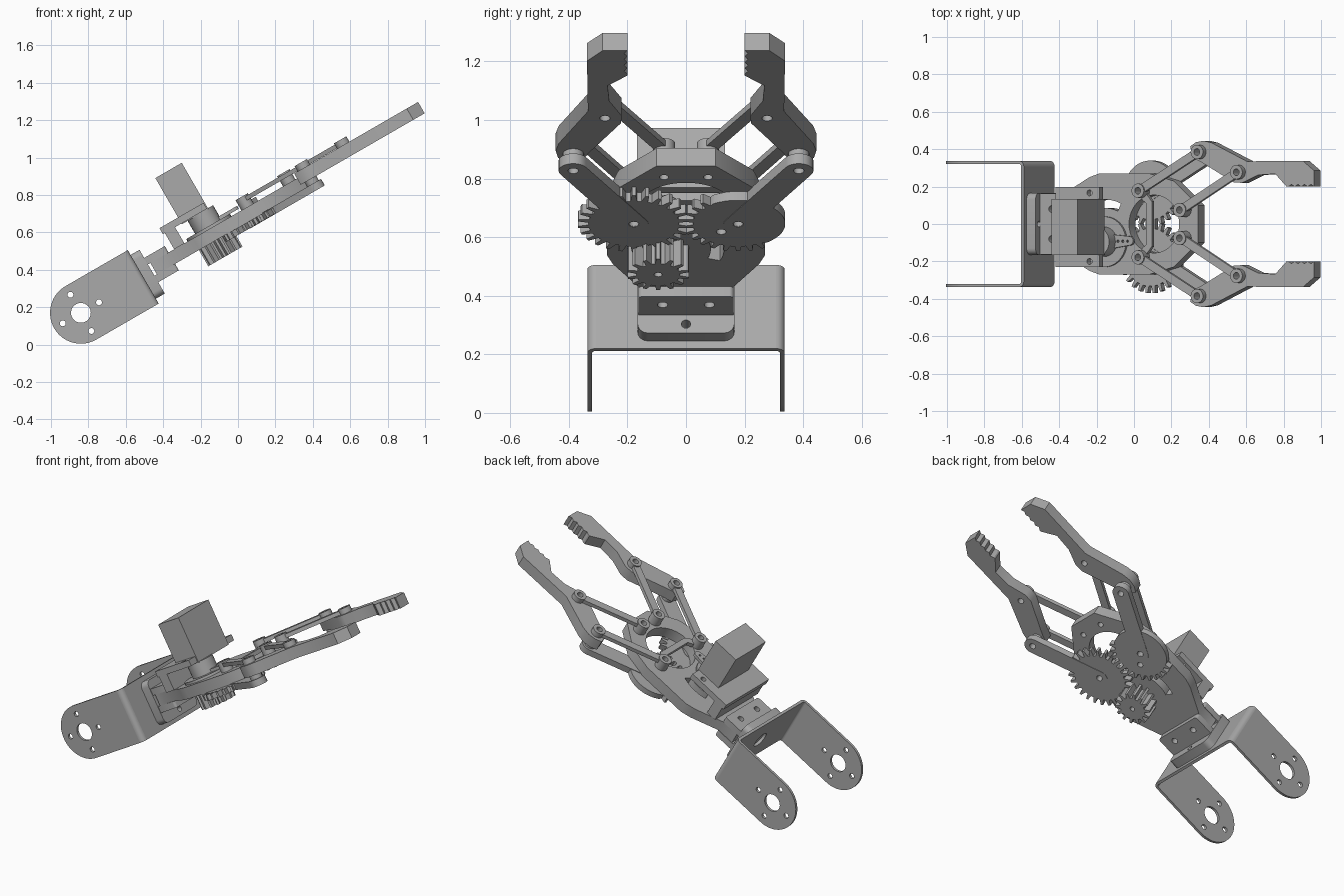
import bpy, bmesh
from math import sin, cos, pi, radians, atan2
from mathutils import Matrix

cube = bpy.data.objects.get("Cube")
if cube:
    bpy.data.objects.remove(cube)

grey = bpy.data.materials.new("satin_grey")
grey.use_nodes = True
grey.diffuse_color = (0.4, 0.4, 0.4, 1)
grey.node_tree.nodes["Principled BSDF"].inputs["Base Color"].default_value = (0.4, 0.4, 0.4, 1)

# Arm frame: x runs along the arm, z is normal to it, tilted up by 30 degrees
ARM = Matrix.Translation((-0.84, 0, 0.17)) @ Matrix.Rotation(radians(-30), 4, 'Y')
SIDE = Matrix.Rotation(pi / 2, 4, 'X')
END = Matrix.Rotation(pi / 2, 4, 'Y')
parts = []


def arc(c, r, a0, a1, n=12):
    return [(c[0] + r * cos(radians(a0 + (a1 - a0) * i / n)),
             c[1] + r * sin(radians(a0 + (a1 - a0) * i / n))) for i in range(n + 1)]


def circle(c, r, n=28):
    return arc(c, r, 0, 360, n)[:-1]


def rect(x0, x1, y0, y1, r=0.0):
    if not r:
        return [(x0, y0), (x1, y0), (x1, y1), (x0, y1)]
    return (arc((x1 - r, y1 - r), r, 0, 90, 5) + arc((x0 + r, y1 - r), r, 90, 180, 5)
            + arc((x0 + r, y0 + r), r, 180, 270, 5) + arc((x1 - r, y0 + r), r, 270, 360, 5))


def capsule(a, b, r, r2=None):
    t = atan2(b[1] - a[1], b[0] - a[0]) * 180 / pi
    return arc(b, r2 or r, t - 90, t + 90) + arc(a, r, t + 90, t + 270)


def gear(c, root, tip, teeth, a0=0, a1=360):
    """Toothed outline; teeth lie only between the two angles."""
    pts, step = [], 360 / teeth
    for i in range(teeth):
        a = i * step
        toothed = a0 <= a <= a1
        for f, r in ((-0.3, root), (-0.14, tip), (0.14, tip), (0.3, root)):
            t = radians(a + f * step)
            r = r if toothed else (root + tip) / 2 - 0.01
            pts.append((c[0] + r * cos(t), c[1] + r * sin(t)))
    return pts


def flip(pts, s):
    return [(x, s * y) for x, y in pts]


def prism(name, outline, z0, z1, holes=(), turn=Matrix.Identity(4)):
    """Extrude a flat outline, with holes, from z0 to z1."""
    cu = bpy.data.curves.new(name, 'CURVE')
    cu.dimensions, cu.fill_mode = '2D', 'BOTH'
    cu.extrude = (z1 - z0) / 2
    for loop in [outline, *holes]:
        sp = cu.splines.new('POLY')
        sp.points.add(len(loop) - 1)
        for p, (x, y) in zip(sp.points, loop):
            p.co = (x, y, 0, 1)
        sp.use_cyclic_u = True
    tmp = bpy.data.objects.new("tmp", cu)
    me = bpy.data.meshes.new_from_object(tmp)
    bpy.data.objects.remove(tmp)
    me.name = name
    bm = bmesh.new()
    bm.from_mesh(me)
    bmesh.ops.remove_doubles(bm, verts=bm.verts, dist=1e-5)
    bmesh.ops.transform(bm, verts=bm.verts,
                        matrix=ARM @ turn @ Matrix.Translation((0, 0, (z0 + z1) / 2)))
    bmesh.ops.recalc_face_normals(bm, faces=bm.faces)
    bm.to_mesh(me)
    bm.free()
    me.materials.clear()
    me.materials.append(grey)
    ob = bpy.data.objects.new(name, me)
    bpy.context.collection.objects.link(ob)
    parts.append(ob)


# U-shaped wrist bracket: cheeks, bends and base
cheek = arc((0, 0), 0.165, 90, 270, 28) + [(0.355, -0.165), (0.355, 0.165)]
cheek_holes = [circle((0, 0), 0.053)] + [circle(p, 0.016, 14) for p in arc((0, 0), 0.112, 0, 270, 3)]
for s, side in ((1, "left"), (-1, "right")):
    y = sorted((-s * 0.337, -s * 0.321))
    prism(f"bracket_cheek_{side}", cheek, y[0], y[1], cheek_holes, SIDE)
    bend = arc((0.355, 0.307), 0.03, 0, 90, 6) + arc((0.355, 0.307), 0.014, 90, 0, 6)
    prism(f"bracket_bend_{side}", flip(bend, s), -0.165, 0.165)
prism("bracket_base", rect(-0.165, 0.165, -0.307, 0.307), 0.369, 0.385, [circle((0, 0), 0.05)], END)

# Wrist mount with two flanges clamping the palm
prism("mount_block", rect(-0.135, 0.135, -0.165, 0.165, 0.035), 0.385, 0.44,
      [circle((s * 0.1, 0), 0.016, 14) for s in (-1, 1)], END)
bolts = [circle((0.51, s * 0.08), 0.018, 16) for s in (-1, 1)]
for name, z0, z1 in (("upper", 0.045, 0.085), ("lower", -0.065, -0.025)):
    prism(f"mount_flange_{name}", rect(0.43, 0.567, -0.163, 0.163, 0.015), z0, z1, bolts)

# Palm plate with round window, curved slot and pivot holes
GEAR, KNUCKLE, INNER, MID = (1.055, 0.178), (1.42, 0.385), (1.312, 0.075), (1.663, 0.277)
SHAFT = (0.82, -0.095)
half = [(0.455, 0.16), (0.56, 0.16), (0.72, 0.25), (0.78, 0.27), (1.09, 0.27), (1.24, 0.23), (1.39, 0.1)]
slot = arc(SHAFT, 0.225, 65, 110) + arc(SHAFT, 0.18, 110, 65)
pivots = [circle((p[0], s * p[1]), 0.016, 14) for p in (INNER,) for s in (-1, 1)]
prism("palm_plate", half + flip(half[::-1], -1), -0.025, 0.045,
      [circle((1.12, 0), 0.155, 40), slot] + bolts + pivots)
bar = [(1.05, 0.16), (1.08, 0.17), (1.12, 0.12)]
inner = [(1.085, 0.11), (1.06, 0.13)]
prism("palm_crossbar", bar + flip(bar[::-1], -1) + flip(inner[::-1], -1) + inner, 0.045, 0.07)

# Drive gears and pinion
prism("drive_gear_right", gear((GEAR[0], -GEAR[1]), 0.155, 0.192, 26), -0.06, -0.025,
      [circle((GEAR[0], -GEAR[1]), 0.017, 16)])
prism("drive_gear_left", gear(GEAR, 0.155, 0.187, 26, 150, 330), -0.06, -0.025,
      [circle(p, 0.017, 16) for p in (GEAR, (1.0, 0.12), (1.13, 0.24))])
prism("pinion", gear(SHAFT, 0.075, 0.106, 14), -0.125, -0.025, [circle(SHAFT, 0.014, 14)])

# Fingers and their parallel links
pad = [(2.125 - 0.02 * i, 0.2 + (0.012 if i % 2 else 0)) for i in range(1, 9)]
finger = ([(1.36, 0.415), (1.395, 0.437), (1.44, 0.445), (1.49, 0.435), (1.71, 0.335),
           (2.055, 0.338), (2.125, 0.285), (2.125, 0.2)] + pad
          + [(1.955, 0.2), (1.885, 0.268), (1.78, 0.262), (1.68, 0.22), (1.63, 0.222),
             (1.43, 0.33), (1.375, 0.355)])
for s, side in ((1, "left"), (-1, "right")):
    def put(name, outline, z0, z1, holes=()):
        prism(f"{name}_{side}", flip(outline, s), z0, z1, [flip(h, s) for h in holes])

    def pin(p):
        return circle(p, 0.018, 16)

    put("finger", finger, 0.005, 0.075, [pin(KNUCKLE), pin(MID)])
    put("lower_link", capsule(GEAR, KNUCKLE, 0.05), -0.062, -0.022, [pin(GEAR), pin(KNUCKLE)])
    put("lower_spacer", circle(KNUCKLE, 0.036), -0.022, 0.005, [pin(KNUCKLE)])
    for name, a, b in (("outer_link", GEAR, KNUCKLE), ("inner_link", INNER, MID)):
        put(name, capsule(a, b, 0.023), 0.077, 0.1, [pin(a), pin(b)])
        put(name + "_root_boss", circle(a, 0.038), 0.045, 0.108, [pin(a)])
        put(name + "_tip_boss", circle(b, 0.038), 0.075, 0.108, [pin(b)])

# Servo with bracket, gearbox, disc and horn
prism("servo_body", rect(0.705, 0.868, -0.167, 0.133), 0.14, 0.425)
prism("servo_shelf", rect(0.59, 0.862, -0.23, 0.198), 0.145, 0.182,
      [circle((0.8, y), 0.016, 14) for y in (-0.2, 0.166)])
prism("servo_support", rect(0.602, 0.665, -0.23, 0.198), 0.045, 0.146)
prism("servo_gearbox", circle(SHAFT, 0.08), 0.06, 0.145)
prism("servo_disc", circle(SHAFT, 0.135, 36), 0.045, 0.06)
prism("servo_horn", capsule(SHAFT, (0.985, -0.09), 0.045, 0.024), 0.06, 0.078,
      [circle((0.915 + 0.03 * i, -0.092), 0.007, 10) for i in range(3)])

# Crisp edges with smooth curves
bpy.ops.object.select_all(action='DESELECT')
for ob in parts:
    ob.select_set(True)
bpy.context.view_layer.objects.active = parts[0]
bpy.ops.object.shade_smooth_by_angle(angle=radians(30))
